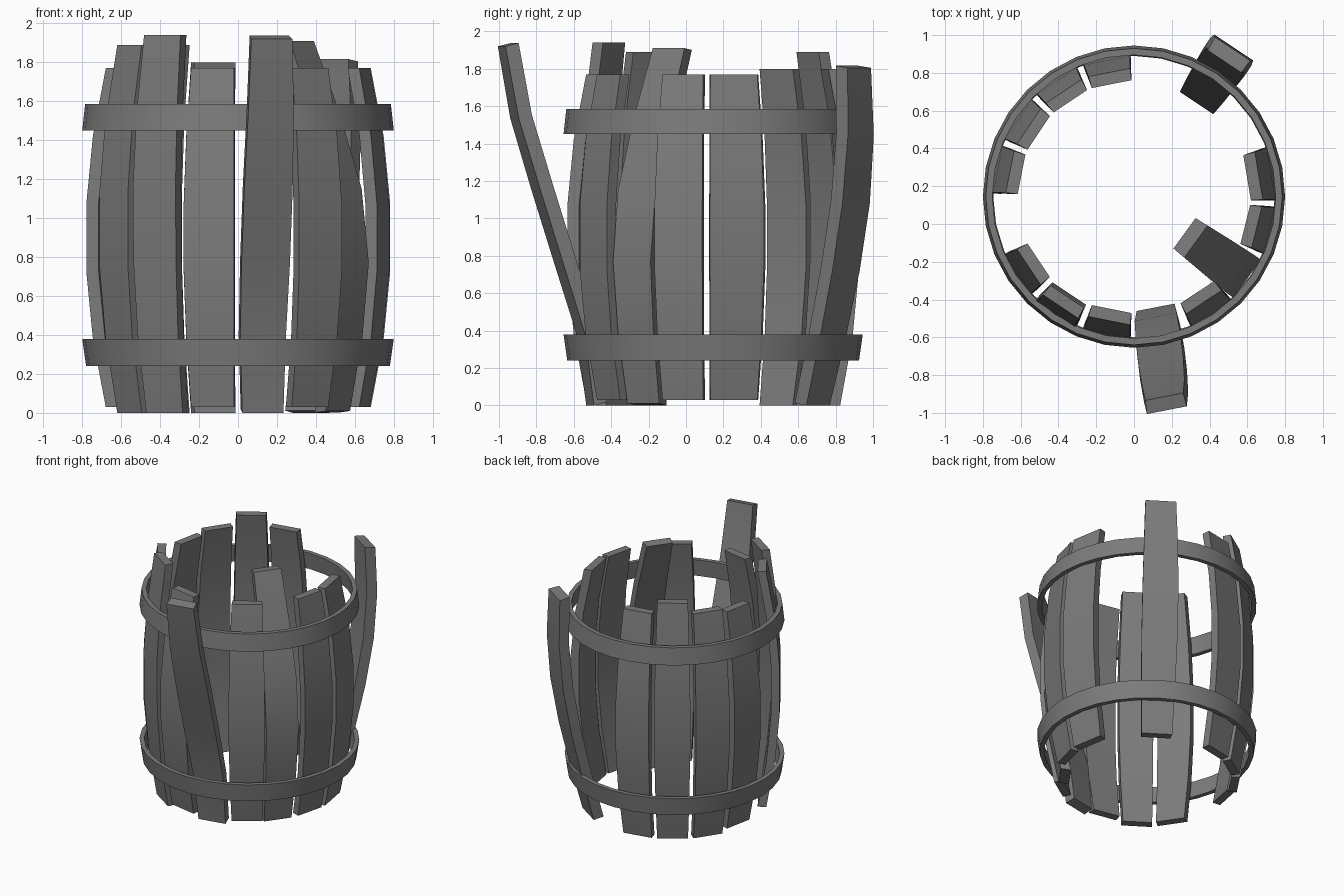
import bpy, bmesh, math
from mathutils import Vector

old = bpy.data.objects.get("Cube")
if old:
    bpy.data.objects.remove(old, do_unlink=True)

CENTRE_Y = 0.145
THICK = 0.063

grey = bpy.data.materials.new("weathered grey")
grey.use_nodes = True
grey.diffuse_color = (0.2, 0.2, 0.2, 1)
bsdf = grey.node_tree.nodes["Principled BSDF"]
bsdf.inputs["Base Color"].default_value = (0.2, 0.2, 0.2, 1)
bsdf.inputs["Roughness"].default_value = 0.8


def finish(name, bm):
    """Turn the bmesh into an object, smooth along its curve, sharp at corners."""
    bmesh.ops.recalc_face_normals(bm, faces=bm.faces)
    mesh = bpy.data.meshes.new(name)
    bm.to_mesh(mesh)
    bm.free()
    mesh.materials.append(grey)
    obj = bpy.data.objects.new(name, mesh)
    bpy.context.collection.objects.link(obj)
    bpy.ops.object.select_all(action='DESELECT')
    obj.select_set(True)
    bpy.context.view_layer.objects.active = obj
    bpy.ops.object.shade_smooth_by_angle(angle=math.radians(30))
    return obj


# Outer radius of a stave at six even heights, bottom to top
SOUND = (0.67, 0.735, 0.768, 0.768, 0.735, 0.67)
SPLAYED = (0.68, 0.74, 0.77, 0.775, 0.75, 0.70)
LEAN_OUT = (0.67, 0.72, 0.84, 0.96, 1.075, 1.143)
LEAN_BACK = (0.675, 0.77, 0.855, 0.92, 0.95, 0.94)
LEAN_IN = (0.635, 0.705, 0.74, 0.695, 0.565, 0.405)


def stave(name, angle, z0=0.03, z1=1.77, radii=SOUND, width=0.225, slide=0.0,
          thick=THICK):
    """Bent plank, wider in the middle, with a rectangular section."""
    a = math.radians(angle)
    out = Vector((math.cos(a), math.sin(a), 0))
    side = Vector((-math.sin(a), math.cos(a), 0))
    up = Vector((0, 0, 1))
    chord = out * (radii[-1] - radii[0]) + up * (z1 - z0)
    inward = side.cross(chord).normalized() * thick
    if inward.dot(out) > 0:
        inward.negate()
    bm = bmesh.new()
    rings = []
    for i, r in enumerate(radii):
        u = i / (len(radii) - 1)
        half = width / 2 + 0.02 * math.sin(math.pi * u)
        mid = out * r + up * (z0 + (z1 - z0) * u) + side * slide * u
        mid.y += CENTRE_Y
        narrow = half * 0.95
        rings.append([bm.verts.new(p) for p in (
            mid - side * half, mid + side * half,
            mid + side * narrow + inward, mid - side * narrow + inward)])
    for lo, hi in zip(rings, rings[1:]):
        for k in range(4):
            n = (k + 1) % 4
            bm.faces.new((lo[k], lo[n], hi[n], hi[k]))
    bm.faces.new(rings[0])
    bm.faces.new(rings[-1])
    return finish(name, bm)


def hoop(name, profile, sides=32):
    """Flat band swept round the barrel from a four point section."""
    bm = bmesh.new()
    rings = []
    for i in range(sides):
        a = 2 * math.pi * i / sides
        rings.append([bm.verts.new((r * math.cos(a), r * math.sin(a) + CENTRE_Y, z))
                      for r, z in profile])
    for i, ring in enumerate(rings):
        nxt = rings[(i + 1) % sides]
        for k in range(4):
            n = (k + 1) % 4
            bm.faces.new((ring[k], nxt[k], nxt[n], ring[n]))
    return finish(name, bm)


# Sound staves, still in place
stave("right_front_stave", -14)
stave("right_back_stave", 9.5, width=0.255)
stave("front_right_stave", -56.5)
stave("front_left_stave", -101.25)
stave("left_back_stave", 168.75)

# Staves that slipped or stand taller
stave("tall_front_stave", -123.75, 0, 1.94, SPLAYED)
stave("left_front_stave", -146.25, 0, 1.89)
stave("back_left_stave", 146.25, 0, 1.8)
stave("tall_back_stave", 123.75, 0, 1.89)
stave("back_stave", 101.25, 0, 1.8)

# Broken staves leaning out of line
stave("sprung_front_stave", -79, 0, 1.92, LEAN_OUT, 0.215, -0.045, 0.075)
stave("sprung_back_stave", 56.25, 0, 1.805, LEAN_BACK, 0.225, 0, 0.08)
stave("fallen_in_stave", -36, 0.01, 1.91, LEAN_IN, 0.21, 0, 0.075)

# Hoops
hoop("lower_hoop", ((0.78, 0.24), (0.80, 0.38), (0.765, 0.38), (0.745, 0.24)))
hoop("upper_hoop", ((0.80, 1.45), (0.785, 1.585), (0.75, 1.585), (0.765, 1.45)))
